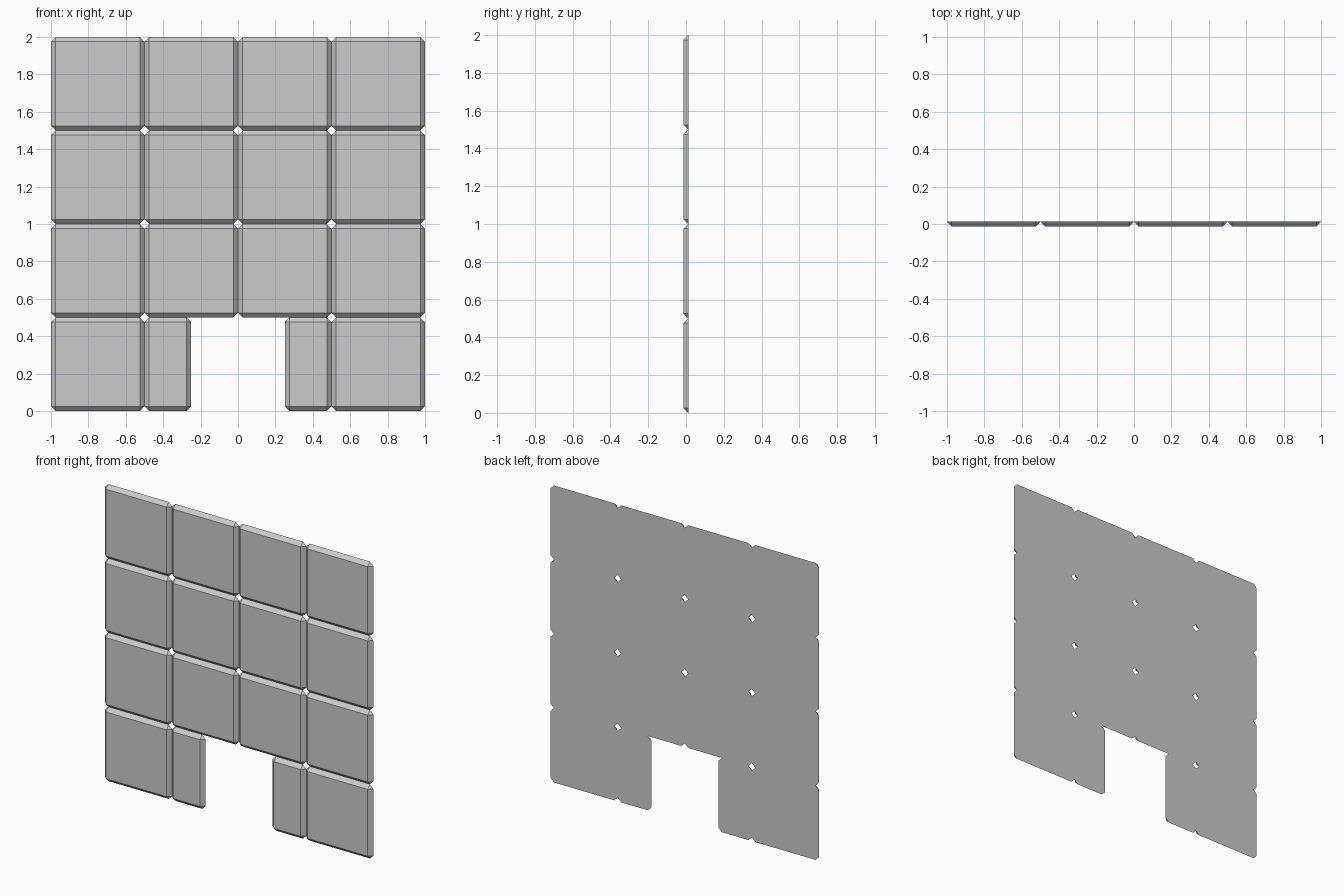
import bpy, bmesh

if "Cube" in bpy.data.objects:
    bpy.data.objects.remove(bpy.data.objects["Cube"])

DEPTH = 0.025    # slab thickness
CUT = 0.025      # chamfer width
TILE = 0.5


def make_panel(name, x0, x1, z0, z1):
    """Wall panel: flat back with clipped corners, chamfering to a smaller front face."""
    bm = bmesh.new()
    yb, yf = DEPTH / 2, -DEPTH / 2
    corners = [(x0, z0, 1, 1), (x1, z0, -1, 1), (x1, z1, -1, -1), (x0, z1, 1, -1)]
    front, along_x, along_z = [], [], []
    for x, z, sx, sz in corners:
        front.append(bm.verts.new((x + sx * CUT, yf, z + sz * CUT)))
        along_x.append(bm.verts.new((x + sx * CUT, yb, z)))
        along_z.append(bm.verts.new((x, yb, z + sz * CUT)))
    bm.faces.new(front)
    ring = []
    for i in range(4):
        j = (i + 1) % 4
        side = along_x if i % 2 == 0 else along_z
        # chamfered border and clipped corner
        bm.faces.new((front[i], front[j], side[j], side[i]))
        bm.faces.new((front[i], along_x[i], along_z[i]))
        ring += [side[i], side[j]]
    bm.faces.new(ring)
    bmesh.ops.recalc_face_normals(bm, faces=bm.faces)
    mesh = bpy.data.meshes.new(name)
    bm.to_mesh(mesh)
    bm.free()
    obj = bpy.data.objects.new(name, mesh)
    bpy.context.collection.objects.link(obj)


# Wall grid, with half-width panels either side of the doorway
for row in range(4):
    for col in range(4):
        x0 = -1 + col * TILE
        x1 = x0 + TILE
        name = "wall_panel"
        if row == 0 and col in (1, 2):
            name = "doorway_side_panel"
            x0, x1 = (x0, x0 + TILE / 2) if col == 1 else (x1 - TILE / 2, x1)
        make_panel(name, x0, x1, row * TILE, (row + 1) * TILE)
